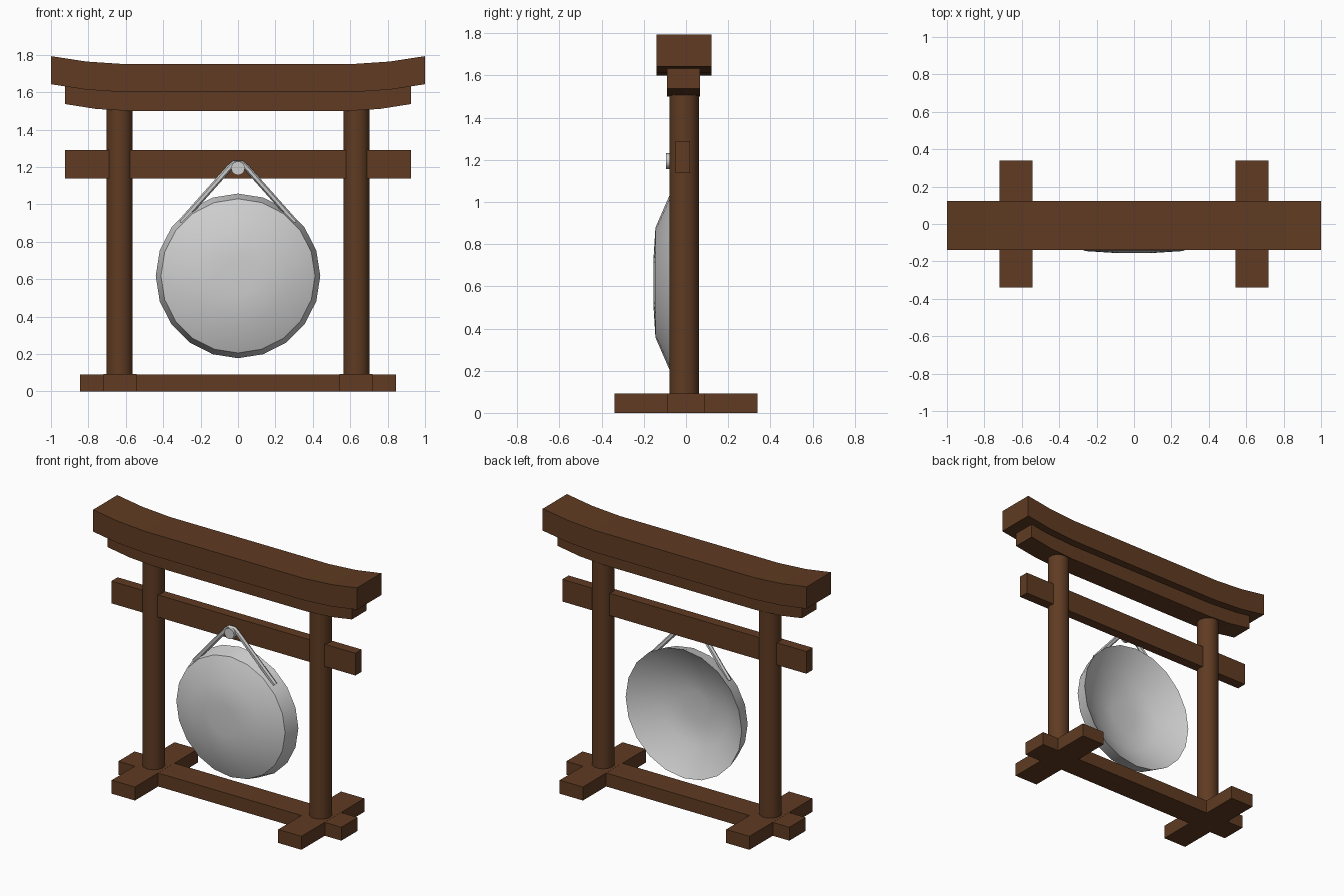
import bpy, bmesh, math
from mathutils import Vector

if "Cube" in bpy.data.objects:
    bpy.data.objects.remove(bpy.data.objects["Cube"])


def material(name, rgb):
    m = bpy.data.materials.new(name)
    m.diffuse_color = (*rgb, 1)
    m.use_nodes = True
    m.node_tree.nodes["Principled BSDF"].inputs["Base Color"].default_value = m.diffuse_color
    return m


WOOD = material("brown wood", (0.115, 0.044, 0.016))
METAL = material("pale grey", (0.62, 0.62, 0.62))
YC = -0.009  # depth centre of the frame


def finish(name, bm, mat, smooth=None):
    bmesh.ops.recalc_face_normals(bm, faces=bm.faces)
    me = bpy.data.meshes.new(name)
    bm.to_mesh(me)
    bm.free()
    me.materials.append(mat)
    ob = bpy.data.objects.new(name, me)
    bpy.context.collection.objects.link(ob)
    if smooth:
        bpy.ops.object.select_all(action='DESELECT')
        ob.select_set(True)
        bpy.context.view_layer.objects.active = ob
        bpy.ops.object.shade_smooth_by_angle(angle=math.radians(smooth))
    return ob


def box(name, x0, x1, y0, y1, z0, z1):
    bm = bmesh.new()
    bmesh.ops.create_cube(bm, size=1)
    for v in bm.verts:
        v.co = ((x0 + x1) / 2 + v.co.x * (x1 - x0),
                (y0 + y1) / 2 + v.co.y * (y1 - y0),
                (z0 + z1) / 2 + v.co.z * (z1 - z0))
    return finish(name, bm, WOOD)


def cylinder(name, r, a, b, mat, sides):
    a, b = Vector(a), Vector(b)
    bm = bmesh.new()
    bmesh.ops.create_cone(bm, cap_ends=True, segments=sides, radius1=r, radius2=r,
                          depth=(b - a).length)
    rot = Vector((0, 0, 1)).rotation_difference(b - a).to_matrix()
    for v in bm.verts:
        v.co = rot @ v.co + (a + b) / 2
    return finish(name, bm, mat, 35)


def curved_beam(name, half, depth, yc):
    """Beam with upswept ends; half lists (x, bottom z, top z) for the right side."""
    secs = [(-x, b, t) for x, b, t in reversed(half)] + half
    bm = bmesh.new()
    rings = [[bm.verts.new((x, yc + s * depth / 2, z))
              for s, z in ((-1, b), (1, b), (1, t), (-1, t))] for x, b, t in secs]
    for p, q in zip(rings, rings[1:]):
        for i in range(4):
            bm.faces.new((p[i], p[i - 1], q[i - 1], q[i]))
    bm.faces.new(rings[0])
    bm.faces.new(rings[-1])
    return finish(name, bm, WOOD)


# Roof beams
curved_beam("top_beam", [(0.60, 1.60, 1.75), (0.81, 1.614, 1.764), (1.0, 1.643, 1.793)], 0.262, YC)
curved_beam("under_beam", [(0.58, 1.50, 1.60), (0.76, 1.511, 1.611), (0.925, 1.537, 1.632)], 0.156, YC - 0.002)

# Cross bar and base
box("cross_bar", -0.925, 0.925, -0.05, 0.018, 1.138, 1.29)
box("base_bar", -0.845, 0.845, -0.088, 0.088, 0, 0.092)

# Feet and posts on each side
for s, side in ((-1, "left"), (1, "right")):
    x = 0.631 * s
    box(side + "_foot", x - 0.088, x + 0.088, -0.34, 0.34, 0, 0.0925)
    cylinder(side + "_post", 0.07, (s * 0.633, YC, 0.08), (s * 0.633, YC, 1.51), WOOD, 32)

# Gong: 20-sided dish with a domed front, sloped rim and hollow back
profile = [(0.10, -0.112), (0.26, -0.09), (0.44, 0.025), (0.412, -0.079), (0.26, -0.145), (0.10, -0.155)]
N, ZC = 20, 0.618
bm = bmesh.new()
rings = [[bm.verts.new((r * math.sin(math.tau * i / N), y, ZC + r * math.cos(math.tau * i / N)))
          for i in range(N)] for r, y in profile]
for p, q in zip(rings, rings[1:]):
    for i in range(N):
        bm.faces.new((p[i - 1], p[i], q[i], q[i - 1]))
bm.faces.new(rings[0])
bm.faces.new(rings[-1])
finish("gong", bm, METAL, 32)

# Hanging peg
cylinder("peg", 0.037, (0, -0.04, 1.194), (0, -0.096, 1.194), METAL, 12)

# Rope looped over the peg, swept as a six-sided tube
half = [(0.018, -0.064, 1.221), (0.045, -0.064, 1.198), (0.305, -0.035, 0.905)]
path = [Vector((-x, y, z)) for x, y, z in reversed(half)] + [Vector(p) for p in half]
bm = bmesh.new()
rings = []
for i, p in enumerate(path):
    t = (path[min(i + 1, len(path) - 1)] - path[max(i - 1, 0)]).normalized()
    u = t.cross(Vector((0, 1, 0))).normalized()
    w = t.cross(u)
    rings.append([bm.verts.new(p + 0.016 * (math.cos(a) * u + math.sin(a) * w))
                  for a in (math.tau * k / 6 for k in range(6))])
for p, q in zip(rings, rings[1:]):
    for i in range(6):
        bm.faces.new((p[i - 1], p[i], q[i], q[i - 1]))
bm.faces.new(rings[0])
bm.faces.new(rings[-1])
finish("rope", bm, METAL)
